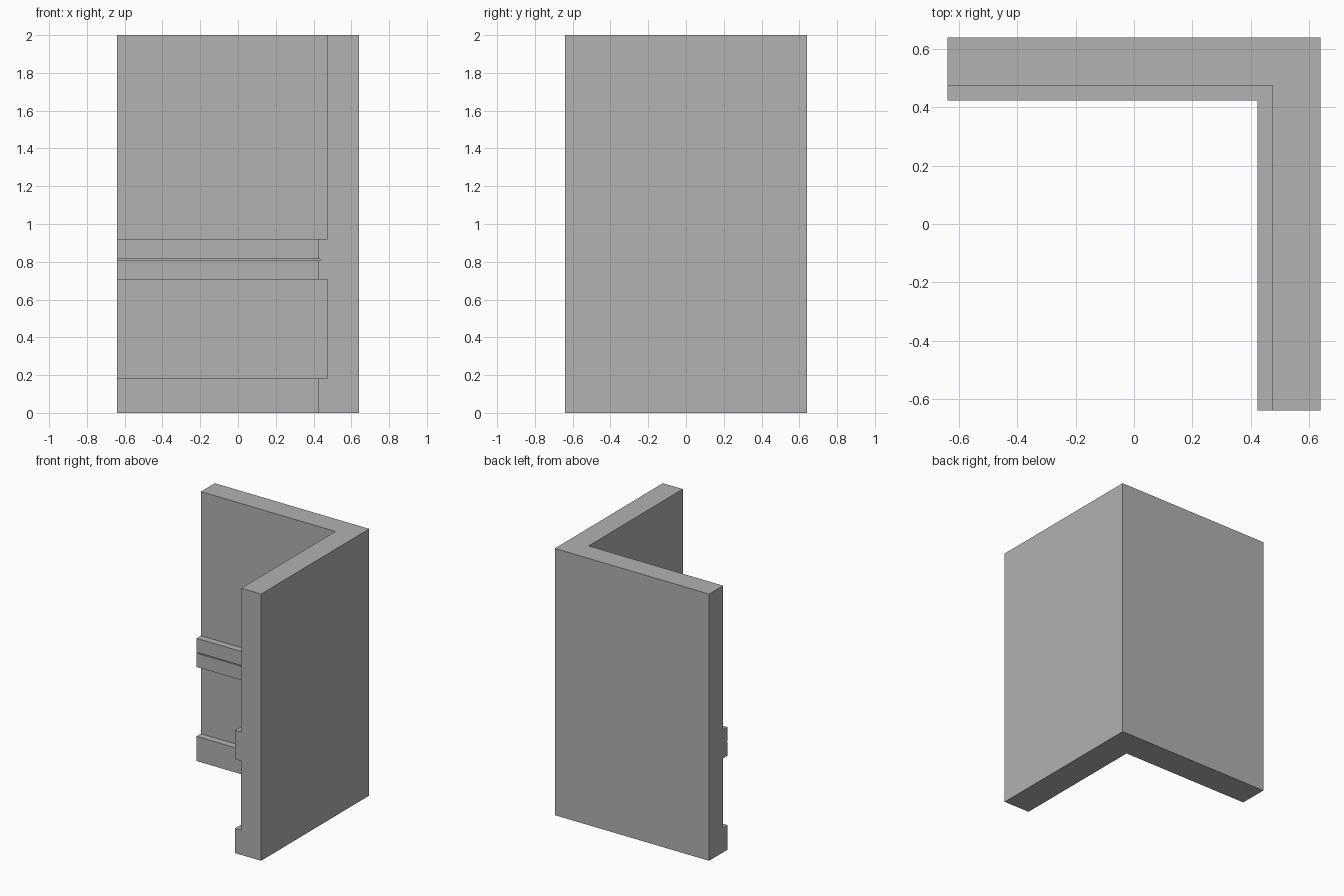
import bpy
import bmesh

if "Cube" in bpy.data.objects:
    bpy.data.objects.remove(bpy.data.objects["Cube"])

HALF, TOP = 0.64, 2.0          # outer half width and height
WALL, TRIM = 0.475, 0.423      # inner wall plane and trim plane
BASE_TOP = 0.185               # skirting height
RAIL_LOW, RAIL_HIGH = 0.705, 0.92
GROOVE_LOW, GROOVE_HIGH, GROOVE = 0.808, 0.815, 0.433

# Plain grey plaster
grey = bpy.data.materials.new("plain_grey")
grey.use_nodes = True
colour = (0.445, 0.445, 0.445, 1)
grey.diffuse_color = colour
grey.node_tree.nodes["Principled BSDF"].inputs["Base Color"].default_value = colour

# Wall section (distance from centre, height): skirting, grooved rail, plain wall
profile = [
    (HALF, 0), (TRIM, 0), (TRIM, BASE_TOP), (WALL, BASE_TOP),
    (WALL, RAIL_LOW), (TRIM, RAIL_LOW),
    (TRIM, GROOVE_LOW), (GROOVE, GROOVE_LOW),
    (GROOVE, GROOVE_HIGH), (TRIM, GROOVE_HIGH),
    (TRIM, RAIL_HIGH), (WALL, RAIL_HIGH),
    (WALL, TOP), (HALF, TOP),
]

# Sweep the section along the back wall, round the mitred corner, down the side wall
bm = bmesh.new()
stations = [
    [bm.verts.new((-HALF, d, z)) for d, z in profile],
    [bm.verts.new((d, d, z)) for d, z in profile],
    [bm.verts.new((d, -HALF, z)) for d, z in profile],
]
count = len(profile)
for a, b in zip(stations, stations[1:]):
    for i in range(count):
        j = (i + 1) % count
        bm.faces.new((a[i], a[j], b[j], b[i]))
bm.faces.new(stations[0])
bm.faces.new(reversed(stations[-1]))
bmesh.ops.recalc_face_normals(bm, faces=bm.faces)

mesh = bpy.data.meshes.new("corner_wall_with_trim")
bm.to_mesh(mesh)
bm.free()
mesh.materials.append(grey)
wall = bpy.data.objects.new("corner_wall_with_trim", mesh)
bpy.context.collection.objects.link(wall)
